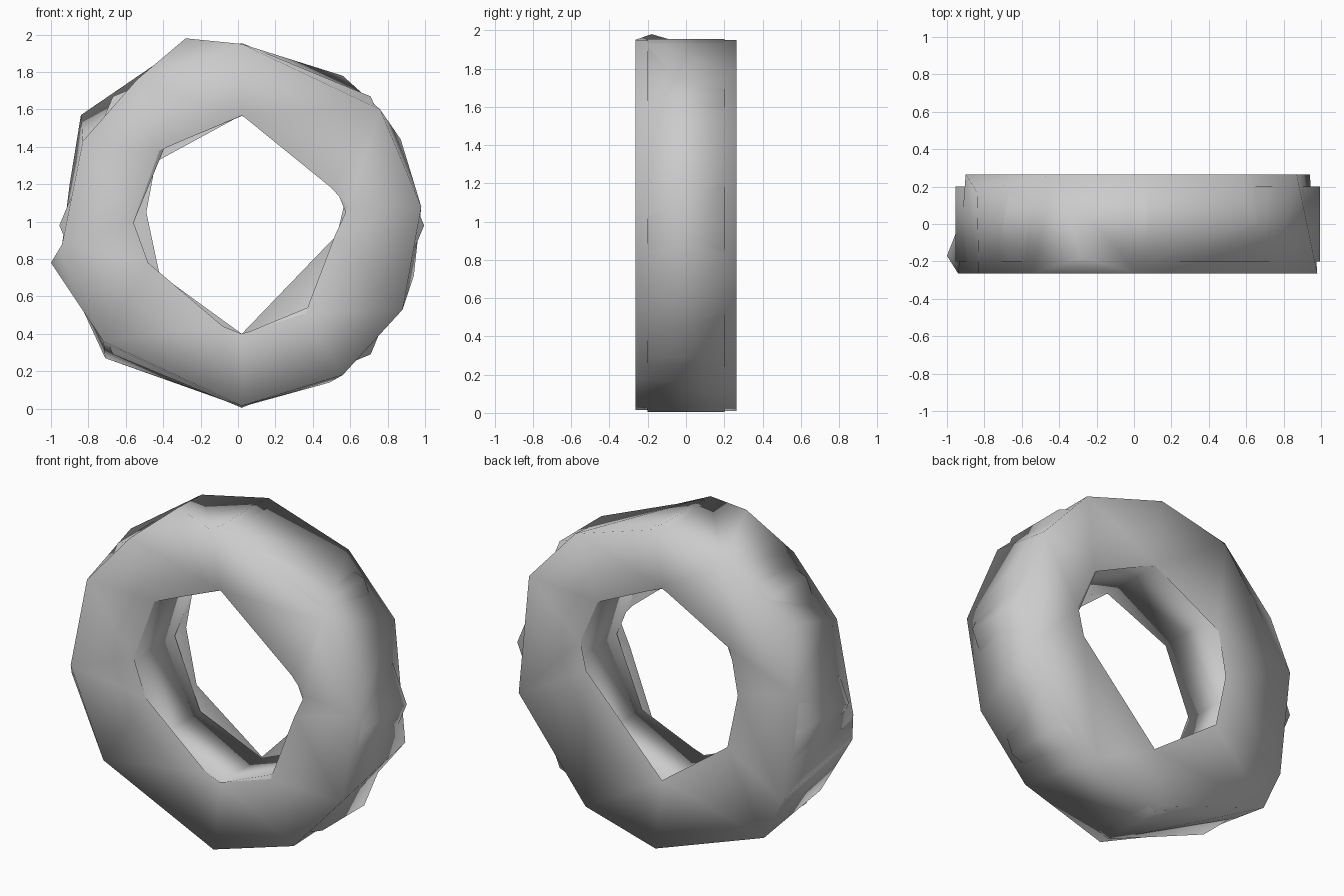
import bpy, bmesh, math
from mathutils import Vector

cube = bpy.data.objects.get("Cube")
if cube:
    bpy.data.objects.remove(cube, do_unlink=True)

# Single plain grey
grey = bpy.data.materials.new("plain_grey")
grey.use_nodes = True
COLOUR = (0.6, 0.6, 0.6, 1)
grey.diffuse_color = COLOUR
grey.node_tree.nodes["Principled BSDF"].inputs["Base Color"].default_value = COLOUR


def add_loop(bm, outline, y):
    """Closed loop of edges in the x-z plane."""
    verts = [bm.verts.new((x, y, z)) for x, z in outline]
    return [bm.edges.new((v, verts[i - 1])) for i, v in enumerate(verts)]


def raise_peak(bm, edges, point):
    """Pull the tread face beside the nearest rim edge out to a point."""
    def distance(edge):
        return ((edge.verts[0].co + edge.verts[1].co) / 2 - point).length
    face = min(edges, key=distance).link_faces[0]
    bmesh.ops.poke(bm, faces=[face])["verts"][0].co = point


def build_ring(name, front, back, outer_y, inner_y, inner_wall=False, peaks=()):
    """Ring from (outer, inner) outlines on the front and back."""
    bm = bmesh.new()
    loops = []
    for side, (outer, inner) in ((-1, front), (1, back)):
        loops.append((add_loop(bm, outer, side * outer_y),
                      add_loop(bm, inner, side * inner_y)))
    # Outer tread, and the inner wall where there is one
    for k in range(2 if inner_wall else 1):
        bmesh.ops.bridge_loops(bm, edges=loops[0][k] + loops[1][k])
    bmesh.ops.triangulate(bm, faces=bm.faces[:])
    for peak in peaks:
        raise_peak(bm, loops[0][0] + loops[1][0], Vector(peak))
    # Side faces with the hole left open
    for outer, inner in loops:
        bmesh.ops.triangle_fill(bm, edges=outer + inner, use_beauty=True, normal=(0, 1, 0))
    bmesh.ops.recalc_face_normals(bm, faces=bm.faces[:])
    mesh = bpy.data.meshes.new(name)
    bm.to_mesh(mesh)
    bm.free()
    mesh.materials.append(grey)
    mesh.shade_smooth()
    obj = bpy.data.objects.new(name, mesh)
    bpy.context.collection.objects.link(obj)


def octagon(radius):
    return [(0.02 + radius * math.sin(i * math.pi / 4),
             0.98 + radius * math.cos(i * math.pi / 4)) for i in range(8)]


# Irregular faceted shell, open on the inside, clockwise outlines from the top
front_outer = [(0.02, 1.95), (0.76, 1.6), (0.98, 1.08), (0.88, 0.53), (0.56, 0.18),
               (0.02, 0.015), (-0.72, 0.36), (-0.94, 0.88), (-0.83, 1.43), (-0.54, 1.76)]
front_inner = [(0.02, 1.57), (0.5, 1.18), (0.59, 1.08), (0.52, 0.93), (0.36, 0.51),
               (0.02, 0.4), (-0.08, 0.44), (-0.48, 0.78), (-0.56, 1.0), (-0.42, 1.38)]
back_outer = [(0.02, 1.95), (0.56, 1.78), (0.87, 1.44), (0.94, 0.71), (0.49, 0.14),
              (0.02, 0.01), (-0.71, 0.27), (-0.83, 0.53), (-0.9, 1.2), (-0.43, 1.85)]
back_inner = [(0.02, 1.57), (0.45, 1.37), (0.57, 1.1), (0.53, 0.93), (0.02, 0.4),
              (-0.42, 0.72), (-0.49, 1.05), (-0.44, 1.32)]
tread_peaks = [(-0.28, -0.18, 1.98), (-1, -0.17, 0.78), (-0.84, 0.17, 1.57)]
build_ring("ring_shell", (front_outer, front_inner), (back_outer, back_inner),
           0.265, 0.202, peaks=tread_peaks)

# Narrower eight-sided band inside, whose corners poke through the shell
band = (octagon(0.975), octagon(0.585))
build_ring("inner_band", band, band, 0.2, 0.2, inner_wall=True)
